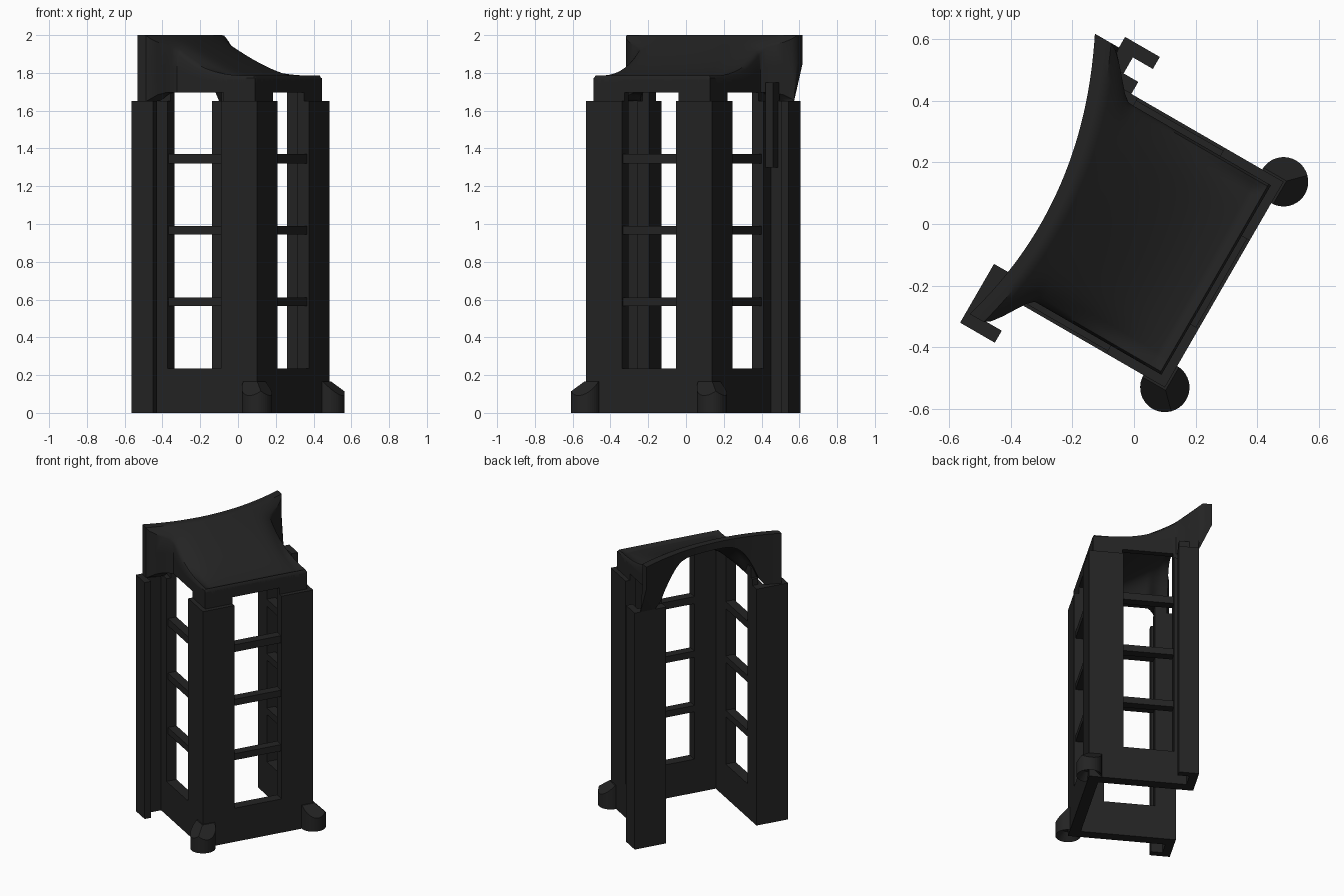
import bpy, bmesh, math
from mathutils import Matrix, Vector

cube = bpy.data.objects.get("Cube")
if cube:
    bpy.data.objects.remove(cube, do_unlink=True)

# Single near-black material
black = bpy.data.materials.new("matte black")
black.use_nodes = True
colour = (0.017, 0.017, 0.017, 1)
black.diffuse_color = colour
black.node_tree.nodes["Principled BSDF"].inputs["Base Color"].default_value = colour

# Local frame: u runs along the front wall, v runs back along the side walls
FRAME = Matrix.Translation((0.10, -0.53, 0)) @ Matrix.Rotation(math.radians(60), 4, 'Z')
W, DEPTH, WALL_TOP, HEAD = 0.77, 0.68, 1.65, 1.695
INSET = 0.03


def finish(name, bm):
    bmesh.ops.recalc_face_normals(bm, faces=bm.faces)
    bm.transform(FRAME)
    mesh = bpy.data.meshes.new(name)
    bm.to_mesh(mesh)
    bm.free()
    mesh.materials.append(black)
    ob = bpy.data.objects.new(name, mesh)
    bpy.context.collection.objects.link(ob)
    return ob


def boxes(name, *extents):
    """One object made of boxes given as (u0, u1, v0, v1, z0, z1)."""
    bm = bmesh.new()
    for u0, u1, v0, v1, z0, z1 in extents:
        m = (Matrix.Translation(((u0 + u1) / 2, (v0 + v1) / 2, (z0 + z1) / 2))
             @ Matrix.Diagonal((u1 - u0, v1 - v0, z1 - z0, 1)))
        bmesh.ops.create_cube(bm, size=1, matrix=m)
    return finish(name, bm)


def flip(e):
    """Mirror an extent to the opposite side wall."""
    return (W - e[1], W - e[0]) + tuple(e[2:])


SILL, NEAR, FAR = 0.235, 0.22, 0.545
T = 0.07
BARS = [(0.565, 0.61), (0.945, 0.99), (1.32, 1.37)]

# Front wall with its tall window
boxes("front_wall",
      (0, W, 0, T, 0, SILL),
      (0, NEAR, 0, T, SILL, WALL_TOP),
      (W - NEAR, W, 0, T, SILL, WALL_TOP),
      (INSET, NEAR, INSET, T, WALL_TOP, HEAD),
      (W - NEAR, W - INSET, INSET, T, WALL_TOP, HEAD),
      (INSET, W - INSET, INSET, T, HEAD, 1.765))
boxes("front_window_bars", *[(NEAR, W - NEAR, 0.01, T, a, b) for a, b in BARS])

# Side walls, window bars and rear channels
wall = [(0, T, 0, DEPTH, 0, SILL),
        (0, T, 0, NEAR, SILL, WALL_TOP),
        (0, T, FAR, DEPTH, SILL, WALL_TOP),
        (INSET, T, INSET, NEAR, WALL_TOP, HEAD),
        (INSET, T, FAR, 0.62, WALL_TOP, HEAD),
        (INSET, T, INSET, 0.6, HEAD, 1.765)]
bars = [(0.01, T, NEAR, FAR, a, b) for a, b in BARS]
channel = [(-0.15, 0, 0.625, DEPTH, 0, WALL_TOP),
           (-0.15, -0.105, 0.55, 0.625, 0, WALL_TOP)]


def foot(name, u, sign):
    bm = bmesh.new()
    bmesh.ops.create_cone(bm, cap_ends=True, segments=40, radius1=0.08, radius2=0.08,
                          depth=0.165, matrix=Matrix.Translation((u, 0, 0.0825)))
    # slope the top away from both walls
    for n in (Vector((sign, 0, 1)), Vector((0, -1, 1))):
        bmesh.ops.bisect_plane(bm, geom=bm.verts[:] + bm.edges[:] + bm.faces[:],
                               plane_co=(u, 0, 0.172), plane_no=n, clear_outer=True)
        bmesh.ops.holes_fill(bm, edges=[e for e in bm.edges if e.is_boundary])
    # screw recess underneath
    base = min(bm.faces, key=lambda f: f.calc_center_median().z)
    bmesh.ops.inset_individual(bm, faces=[base], thickness=0.045)
    bmesh.ops.translate(bm, verts=base.verts[:], vec=(0, 0, 0.05))
    return finish(name, bm)


for side, fn in (("right", lambda e: e), ("left", flip)):
    for part, extents in (("wall", wall), ("window_bars", bars), ("rear_channel", channel)):
        boxes(f"{side}_{part}", *map(fn, extents))
foot("right_foot", 0, -1)
foot("left_foot", W, 1)

# Small tab hanging beside the left channel
boxes("left_hanging_tab", (W, W + 0.045, 0.57, 0.64, 1.3, 1.75))


# Swept roof: flat front lip rising to a curved rear rim with flared horns
def smooth(a, b, x):
    x = min(1, max(0, (x - a) / (b - a)))
    return x * x * (3 - 2 * x)


def roof_points(s, t):
    """Top, skirt shoulder and underside positions at one grid point."""
    k = 2 * s - 1
    u = INSET + s * (W - 2 * INSET) + 0.14 * smooth(0.78, 0.92, t) * k ** 5
    c = u - 0.38
    rear = 0.62 + 0.10 * c + 0.40 * c * c
    v = INSET + t * (rear - INSET)
    z = 1.785 + 0.215 * min(1, t / 0.92) ** (1.65 + 1.5 * k ** 8)
    edge = min(s, 1 - s, t)
    z -= 0.015 * smooth(0.015, 0.05, edge) * (1 - smooth(0.2, 0.8, t))
    z -= 0.012 * (edge == 0) * (t < 0.8)
    sheet = z - 0.05
    floor = HEAD - (HEAD - WALL_TOP) * smooth(0.84, 0.92, t)
    low = sheet + (floor - sheet) * min(1, abs(k) / 0.86) ** 6
    return (u, v, z), (u, v, z + 0.43 * (low - z)), (u, min(v, DEPTH), low)


N = 36
steps = [0, 0.012, 0.03] + [0.03 + 0.94 * i / N for i in range(1, N)] + [0.97, 0.988, 1]
last = len(steps) - 1
bm = bmesh.new()
top, mid, low = {}, {}, {}
for i, t in enumerate(steps):
    for a, s in enumerate(steps):
        p, q, r = roof_points(s, t)
        top[i, a] = bm.verts.new(p)
        low[i, a] = bm.verts.new(r)
        if i in (0, last) or a in (0, last):
            mid[i, a] = bm.verts.new(q)
for i in range(last):
    for a in range(last):
        for g in (top, low):
            bm.faces.new((g[i, a], g[i, a + 1], g[i + 1, a + 1], g[i + 1, a]))
    for e in (0, last):
        for p, q in (((i, e), (i + 1, e)), ((e, i), (e, i + 1))):
            for g, h in ((top, mid), (mid, low)):
                bm.faces.new((g[p], g[q], h[q], h[p]))
roof = finish("swept_roof", bm)
bpy.context.view_layer.objects.active = roof
roof.select_set(True)
bpy.ops.object.shade_smooth_by_angle(angle=math.radians(35))
